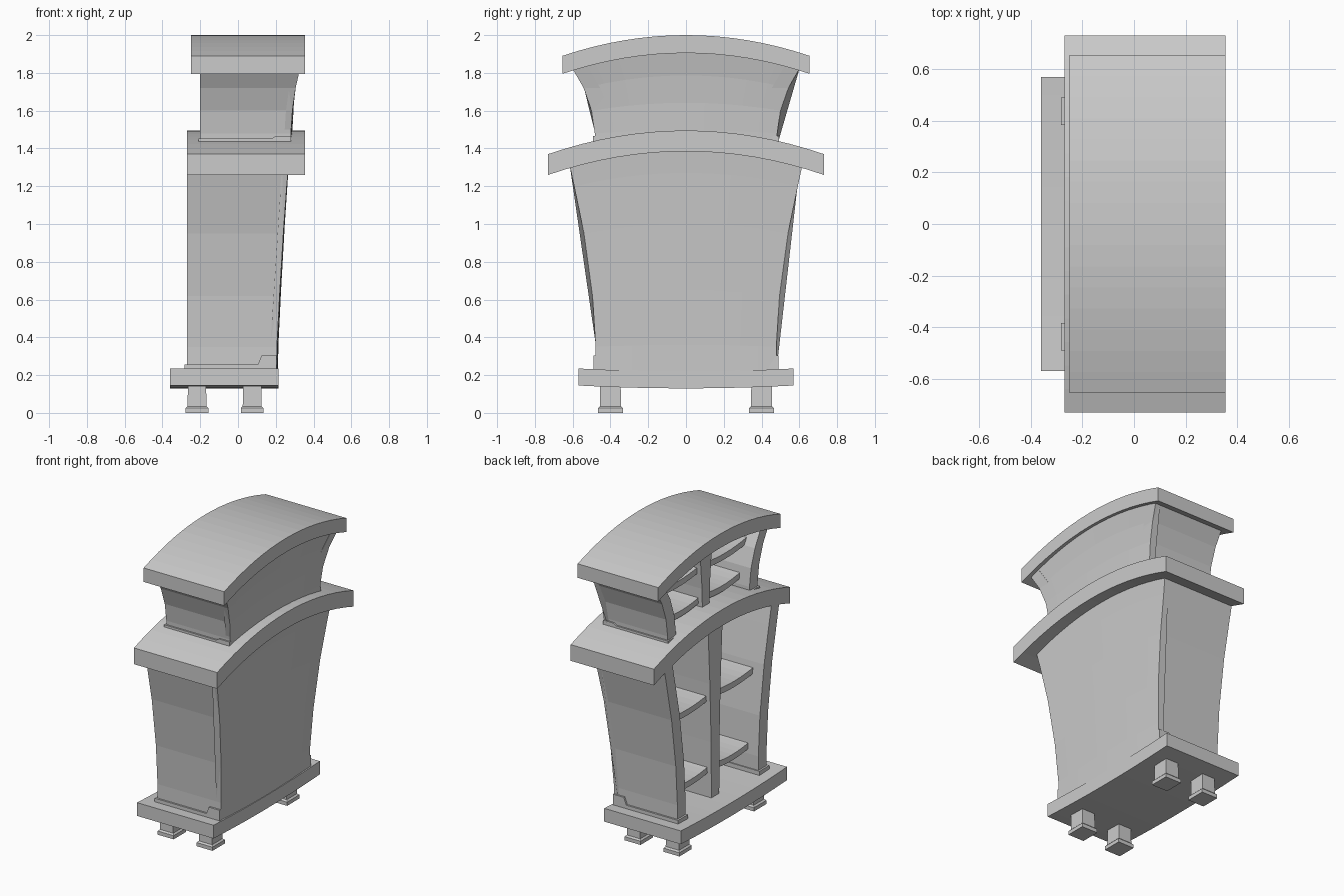
import bpy

cube = bpy.data.objects.get("Cube")
if cube:
    bpy.data.objects.remove(cube)

grey = bpy.data.materials.new("plain_grey")
grey.use_nodes = True
grey.diffuse_color = (0.6, 0.6, 0.6, 1)
grey.node_tree.nodes["Principled BSDF"].inputs["Base Color"].default_value = (0.6, 0.6, 0.6, 1)


def loft(name, rings):
    """Closed solid through a list of equal rings of points."""
    n = len(rings[0])
    verts = [p for ring in rings for p in ring]
    faces = [list(range(n))[::-1], [len(verts) - n + i for i in range(n)]]
    for r in range(len(rings) - 1):
        for i in range(n):
            j = (i + 1) % n
            faces.append([r * n + i, r * n + j, (r + 1) * n + j, (r + 1) * n + i])
    mesh = bpy.data.meshes.new(name)
    mesh.from_pydata(verts, [], faces)
    mesh.materials.append(grey)
    obj = bpy.data.objects.new(name, mesh)
    bpy.context.collection.objects.link(obj)
    # make all faces point outwards
    bpy.context.view_layer.objects.active = obj
    obj.select_set(True)
    bpy.ops.object.mode_set(mode='EDIT')
    bpy.ops.mesh.select_all(action='SELECT')
    bpy.ops.mesh.normals_make_consistent(inside=False)
    bpy.ops.object.mode_set(mode='OBJECT')
    obj.select_set(False)
    return obj


def rect(x0, x1, y0, y1, z):
    return [(x0, y0, z), (x1, y0, z), (x1, y1, z), (x0, y1, z)]


def bowed_slab(name, x0, x1, y0, y1, end_top, rise, thick, steps=16):
    """Board along y whose middle is raised (or sags) by rise."""
    rings = []
    for i in range(steps + 1):
        t = i / steps
        y = y0 + (y1 - y0) * t
        z = end_top + rise * (1 - (2 * t - 1) ** 2)
        rings.append([(x0, y, z - thick), (x1, y, z - thick), (x1, y, z), (x0, y, z)])
    return loft(name, rings)


def back_panel(name, rows, rise, steps=10):
    """Flared back board with an arched top; rows hold z, half width, x."""
    low, high = rows[0][0], rows[-1][0]
    rings = []
    for i in range(steps + 1):
        u = 2 * i / steps - 1
        hump = 1 - u * u
        outer = [(x + 0.008 * hump, u * (w - 0.002),
                  low + (z - low) * (1 + hump * rise / (high - low))) for z, w, x in rows]
        inner = [(x - 0.035, y, z) for x, y, z in reversed(outer)]
        rings.append(outer + inner)
    return loft(name, rings)


def trim(name, side, x0, x1, step, z0, low, high, y0, y1):
    """Stepped moulding at the foot of a side board."""
    shape = [(x0, z0), (x1, z0), (x1, high), (step + 0.02, high), (step, low), (x0, low)]
    loft(name, [[(x, side * y, z) for x, z in shape] for y in (y0, y1)])


def tier(name, rows, front, rise, divider, shelves, reach, thick=0.088):
    """One storey: two flared sides, a back, a divider and sagging shelves."""
    for label, s in (("left", 1), ("right", -1)):
        loft(f"{name}_{label}_side",
             [rect(front, x, s * (w - thick), s * w, z) for z, w, x in rows])
        for k, z in enumerate(shelves):
            ends = sorted((s * 0.02, s * reach[k]))
            bowed_slab(f"{name}_{label}_shelf_{k + 1}", front + 0.08, rows[0][2] - 0.01,
                       *ends, z + 0.015, -0.02, 0.04, steps=8)
    back_panel(f"{name}_back", rows, rise)
    loft(f"{name}_divider", [rect(front + 0.05, rows[0][2] - 0.01, -h, h, z) for z, h in divider])


# Feet: square posts on wider pads
for x in (-0.217, 0.075):
    for y in (-0.4, 0.4):
        profile = [(0.0, 0.06), (0.025, 0.06), (0.035, 0.05), (0.16, 0.048)]
        loft("foot", [rect(x - h, x + h, y - h - 0.006, y + h + 0.006, z) for z, h in profile])

# Base board and arched tops
bowed_slab("base_board", -0.36, 0.215, -0.57, 0.57, 0.235, -0.015, 0.09)
bowed_slab("lower_top", -0.27, 0.355, -0.73, 0.73, 1.37, 0.125, 0.11)
bowed_slab("upper_top", -0.25, 0.355, -0.655, 0.655, 1.89, 0.11, 0.095)

# Lower storey
lower_rows = [(0.2, 0.478, 0.203), (0.35, 0.478, 0.206), (0.62, 0.495, 0.22),
              (0.95, 0.54, 0.24), (1.2, 0.592, 0.258), (1.33, 0.62, 0.27)]
tier("lower", lower_rows, -0.27, 0.08,
     [(0.2, 0.042), (0.6, 0.045), (1.0, 0.058), (1.42, 0.08)], (0.41, 0.9), (0.43, 0.48))

# Upper storey
upper_rows = [(1.4, 0.48, 0.277), (1.48, 0.483, 0.28), (1.6, 0.5, 0.288),
              (1.72, 0.542, 0.305), (1.83, 0.605, 0.33)]
tier("upper", upper_rows, -0.2, 0.09,
     [(1.44, 0.038), (1.62, 0.042), (1.78, 0.056), (1.94, 0.08)], (1.54, 1.75), (0.42, 0.49))

# Mouldings around the foot of each side board
for label, s in (("left", 1), ("right", -1)):
    trim(f"lower_{label}_trim", s, -0.283, 0.205, 0.105, 0.21, 0.255, 0.303, 0.383, 0.49)
    trim(f"upper_{label}_trim", s, -0.21, 0.28, 0.18, 1.42, 1.453, 1.466, 0.385, 0.492)
